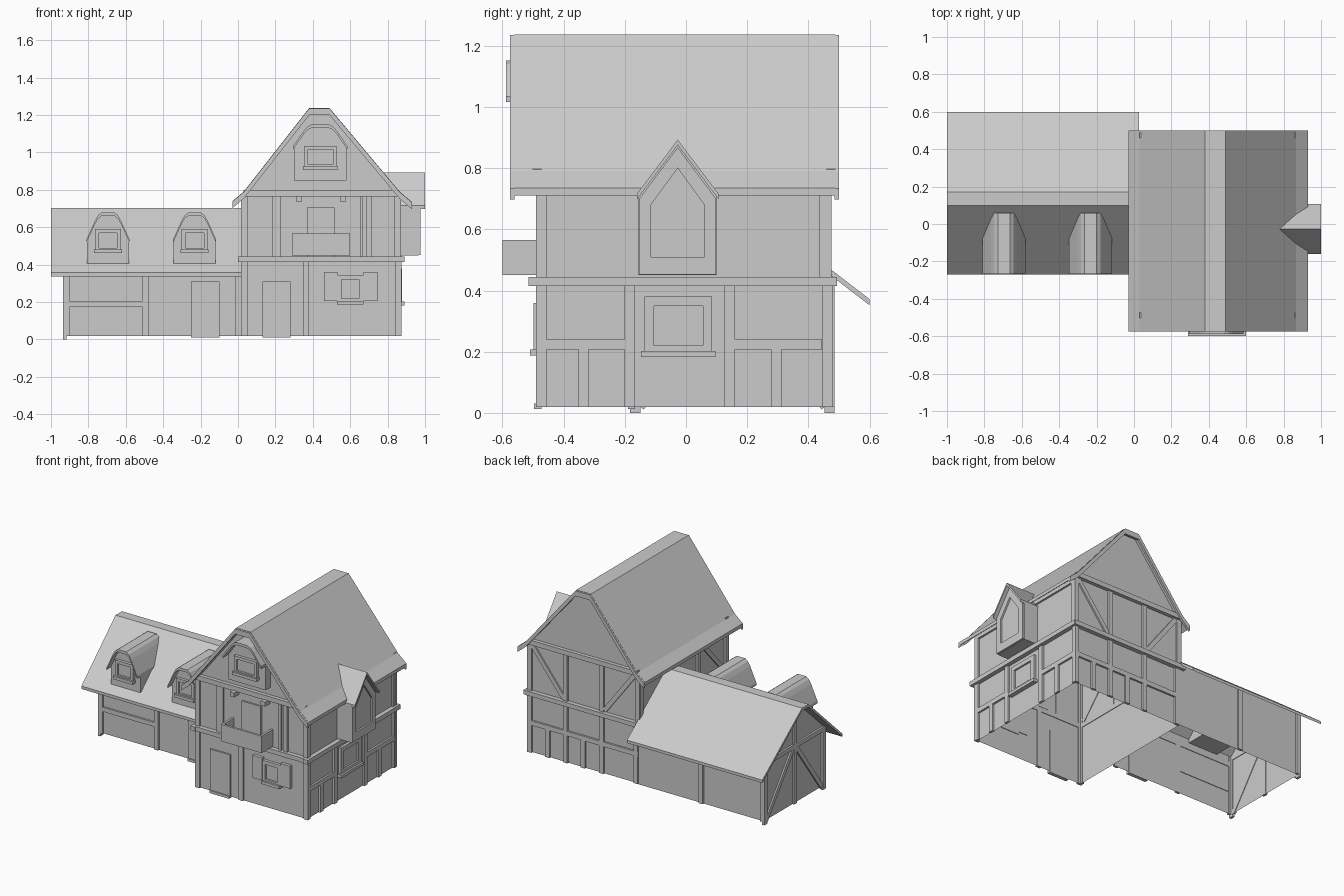
import bpy, bmesh, math
from mathutils import Vector

if "Cube" in bpy.data.objects:
    bpy.data.objects.remove(bpy.data.objects["Cube"])


def prism(name, axis, profile, a, b, open_bottom=False):
    """Extrude a (u, z) profile along x or y from a to b."""
    bm = bmesh.new()
    put = lambda p, d: (d, p[0], p[1]) if axis == 'x' else (p[0], d, p[1])
    A = [bm.verts.new(put(p, a)) for p in profile]
    B = [bm.verts.new(put(p, b)) for p in profile]
    n = len(profile)
    bm.faces.new(A)
    bm.faces.new(B[::-1])
    for i in range(n):
        bm.faces.new((A[i], B[i], B[(i + 1) % n], A[(i + 1) % n]))
    bmesh.ops.recalc_face_normals(bm, faces=bm.faces)
    if open_bottom:
        low = [f for f in bm.faces if f.normal.z < -0.9]
        bmesh.ops.delete(bm, geom=low, context='FACES')
    me = bpy.data.meshes.new(name)
    bm.to_mesh(me)
    bm.free()
    ob = bpy.data.objects.new(name, me)
    bpy.context.collection.objects.link(ob)
    return ob


def shell(name, axis, line, a, b, t):
    """Roof sheet: open polyline with vertical thickness t."""
    return prism(name, axis, line + [(u, z - t) for u, z in reversed(line)], a, b)


def rect(u0, u1, v0, v1):
    return [(u0, v0), (u1, v0), (u1, v1), (u0, v1)]


# Wall planes: (extrusion axis, position, outward sign)
FRONT, BACK = ('y', -0.477, -1), ('y', 0.463, 1)
RIGHT, LEFT = ('x', 0.859, 1), ('x', 0.03, -1)
W_FRONT, W_BACK, W_END = ('y', -0.17, -1), ('y', 0.473, 1), ('x', -0.922, -1)


def slab(name, face, profile, d=0.013):
    axis, pos, s = face
    return prism(name, axis, profile, pos - s * 0.004, pos + s * d)


def posts(name, face, centres, v0, v1, w=0.033):
    for c in centres:
        slab(name, face, rect(c - w / 2, c + w / 2, v0, v1))


def brace(name, face, p, q, w=0.03):
    p, q = Vector(p), Vector(q)
    d = (q - p).normalized() * w / 2
    n = Vector((-d.y, d.x))
    slab(name, face, [tuple(v) for v in (p - n, q - n, q + n, p + n)], 0.01)


def window(name, face, u0, u1, v0, v1, w=0.028, sill=0.01, d=0.02):
    slab(name + "_pane", face, rect(u0, u1, v0, v1), 0.006)
    for r in (rect(u0, u0 + w, v0, v1), rect(u1 - w, u1, v0, v1),
              rect(u0 + w, u1 - w, v1 - w, v1), rect(u0 + w, u1 - w, v0, v0 + w)):
        slab(name + "_frame", face, r, d)
    slab(name + "_sill", face, rect(u0 - sill, u1 + sill, v0 - 0.008, v0 + 0.012), d + 0.013)


def dormer(name, cx, z0, hw, eave, top, yf, overhang, yb):
    """Rounded-top dormer with body, curved roof and window."""
    h = top - eave
    half = [(1.0, eave), (0.6, eave + 0.7 * h), (0.45, eave + 0.9 * h), (0.28, top)]
    line = [(cx - k * hw, z) for k, z in half] + [(cx + k * hw, z) for k, z in reversed(half)]
    body = [(cx + (u - cx) * 0.97, z - 0.008) for u, z in line]
    prism(name + "_body", 'y', [(body[0][0], z0)] + body + [(body[-1][0], z0)], yf, yb)
    shell(name + "_roof", 'y', line, yf - overhang, yb, 0.018)
    k = hw * 0.6
    window(name + "_window", ('y', yf, -1), cx - k, cx + k, z0 + 0.065, z0 + 0.185, 0.02, 0.006)


# Main house walls and roof
roof = [(-0.03, 0.74), (0.03, 0.79), (0.38, 1.237), (0.49, 1.237), (0.865, 0.79), (0.93, 0.735)]
prism("main_walls", 'y', [(0.03, 0.02), (0.03, 0.775), (0.385, 1.222), (0.485, 1.222),
                          (0.859, 0.775), (0.859, 0.02)], -0.477, 0.463, True)
shell("main_roof", 'y', roof, -0.562, 0.488, 0.024)
for y0, y1 in ((-0.575, -0.56), (0.485, 0.5)):
    shell("bargeboard", 'y', [(u, z - 0.002) for u, z in roof], y0, y1, 0.036)

# Wing walls and roof
prism("wing_walls", 'x', [(-0.17, 0.02), (-0.17, 0.435), (0.105, 0.69), (0.168, 0.69),
                          (0.473, 0.455), (0.473, 0.02)], -0.922, 0.03, True)
shell("wing_roof", 'x', [(-0.27, 0.357), (0.10, 0.702), (0.17, 0.702), (0.6, 0.372)],
      -1.0, 0.028, 0.02)

# Storey belt around the main house, and top plates under the roof
for face, u0, u1 in ((FRONT, 0.0, 0.885), (BACK, 0.0, 0.885), (RIGHT, -0.515, 0.49), (LEFT, -0.515, 0.49)):
    slab("storey_belt", face, rect(u0, u1, 0.415, 0.445), 0.03)
for face in (FRONT, BACK):
    slab("gable_tie", face, rect(0.03, 0.86, 0.765, 0.798), 0.025)
for face in (RIGHT, LEFT):
    slab("top_plate", face, rect(-0.477, 0.463, 0.735, 0.765))

# Front timbers
posts("front_post", FRONT, (0.034, 0.363, 0.857), 0.02, 0.42)
posts("front_upper_post", FRONT, (0.034, 0.197, 0.70, 0.853), 0.445, 0.77)
for x in (0.22, 0.66):
    posts("front_stud", FRONT, (x,), 0.445, 0.77, 0.018)

# Right-side timbers
posts("side_post", RIGHT, (-0.473, -0.185, 0.143, 0.462), 0.02, 0.42)
posts("side_upper_post", RIGHT, (-0.473, 0.452), 0.445, 0.75)
posts("side_stud", RIGHT, (-0.335, 0.295), 0.02, 0.21)
for u0, u1 in ((-0.457, -0.20), (0.16, 0.445)):
    slab("side_rail", RIGHT, rect(u0, u1, 0.208, 0.24))

# Back timbers
posts("back_post", BACK, (0.05, 0.31, 0.585, 0.857), 0.02, 0.42)
posts("back_upper_post", BACK, (0.036, 0.31, 0.585, 0.857), 0.445, 0.77)
posts("back_stud", BACK, (0.45, 0.72), 0.02, 0.21)
slab("back_rail", BACK, rect(0.03, 0.86, 0.208, 0.24))
brace("back_brace", BACK, (0.84, 0.76), (0.60, 0.455))
brace("back_brace", BACK, (0.06, 0.76), (0.29, 0.455))

# Left-side timbers
posts("left_post", LEFT, (-0.473,), 0.02, 0.42)
posts("left_upper_post", LEFT, (-0.473, -0.17, 0.14, 0.452), 0.445, 0.75)
brace("left_brace", LEFT, (-0.45, 0.455), (-0.19, 0.74))

# Wing timbers
posts("wing_front_post", W_FRONT, (-0.918, -0.495, 0.0), 0.02, 0.42)
slab("wing_front_rail", W_FRONT, rect(-0.90, -0.51, 0.175, 0.205))
slab("wing_front_plate", W_FRONT, rect(-0.922, 0.03, 0.355, 0.39))
posts("wing_back_post", W_BACK, (-0.918, -0.45), 0.02, 0.455)
posts("wing_end_post", W_END, (-0.166, 0.469), 0.0, 0.43)
posts("wing_king_post", W_END, (0.147,), 0.02, 0.68)
slab("wing_end_tie", W_END, rect(-0.17, 0.473, 0.40, 0.43))
brace("wing_end_brace", W_END, (-0.15, 0.02), (0.13, 0.40))
brace("wing_end_brace", W_END, (0.455, 0.02), (0.165, 0.40))

# Doors
slab("front_door", FRONT, rect(0.13, 0.28, 0.02, 0.31), 0.012)
slab("wing_door", W_FRONT, rect(-0.25, -0.10, 0.02, 0.31), 0.012)
slab("balcony_door", FRONT, rect(0.37, 0.515, 0.445, 0.705), 0.012)
for face, x in ((FRONT, 0.205), (W_FRONT, -0.175)):
    slab("doorstep", face, rect(x - 0.075, x + 0.075, 0.012, 0.03), 0.02)

# Front window with shutters, and side window
window("front_window", FRONT, 0.53, 0.67, 0.195, 0.345, 0.024, 0.0)
for u0 in (0.46, 0.672):
    slab("shutter", FRONT, rect(u0, u0 + 0.073, 0.205, 0.36), 0.022)
window("side_window", RIGHT, -0.135, 0.085, 0.19, 0.38, 0.03, 0.012, 0.018)

# Balcony: floor, front panel, side panels, hoist beams above
prism("balcony_floor", 'y', rect(0.29, 0.60, 0.45, 0.466), -0.6, -0.475)
prism("balcony_front", 'y', rect(0.29, 0.60, 0.45, 0.566), -0.6, -0.585)
for x in (0.29, 0.585):
    prism("balcony_side", 'y', rect(x, x + 0.015, 0.45, 0.566), -0.6, -0.475)
for x in (0.31, 0.545):
    slab("hoist_beam", FRONT, rect(x, x + 0.033, 0.738, 0.768), 0.055)

# Dormers on the wing roof and the gable window
for cx in (-0.695, -0.232):
    dormer("wing_dormer", cx, 0.405, 0.115, 0.535, 0.68, -0.225, 0.042, 0.06)
dormer("gable_dormer", 0.44, 0.85, 0.145, 1.035, 1.152, -0.53, 0.058, -0.47)

# Side bay with a pointed roof
prism("bay_body", 'x', [(-0.155, 0.45), (-0.155, 0.71), (-0.027, 0.88), (0.10, 0.71), (0.10, 0.45)],
      0.85, 0.965)
shell("bay_roof", 'x', [(-0.16, 0.705 + 0.012), (-0.027, 0.893), (0.106, 0.705 + 0.012)], 0.78, 1.0, 0.018)
bay = ('x', 0.965, 1)
inner = [(-0.115, 0.51), (-0.115, 0.68), (-0.027, 0.80), (0.06, 0.68), (0.06, 0.51)]
outer = [(-0.153, 0.452), (-0.153, 0.70), (-0.027, 0.868), (0.098, 0.70), (0.098, 0.452)]
for i in range(5):
    j = (i + 1) % 5
    slab("bay_frame", bay, [outer[i], outer[j], inner[j], inner[i]], 0.012)
